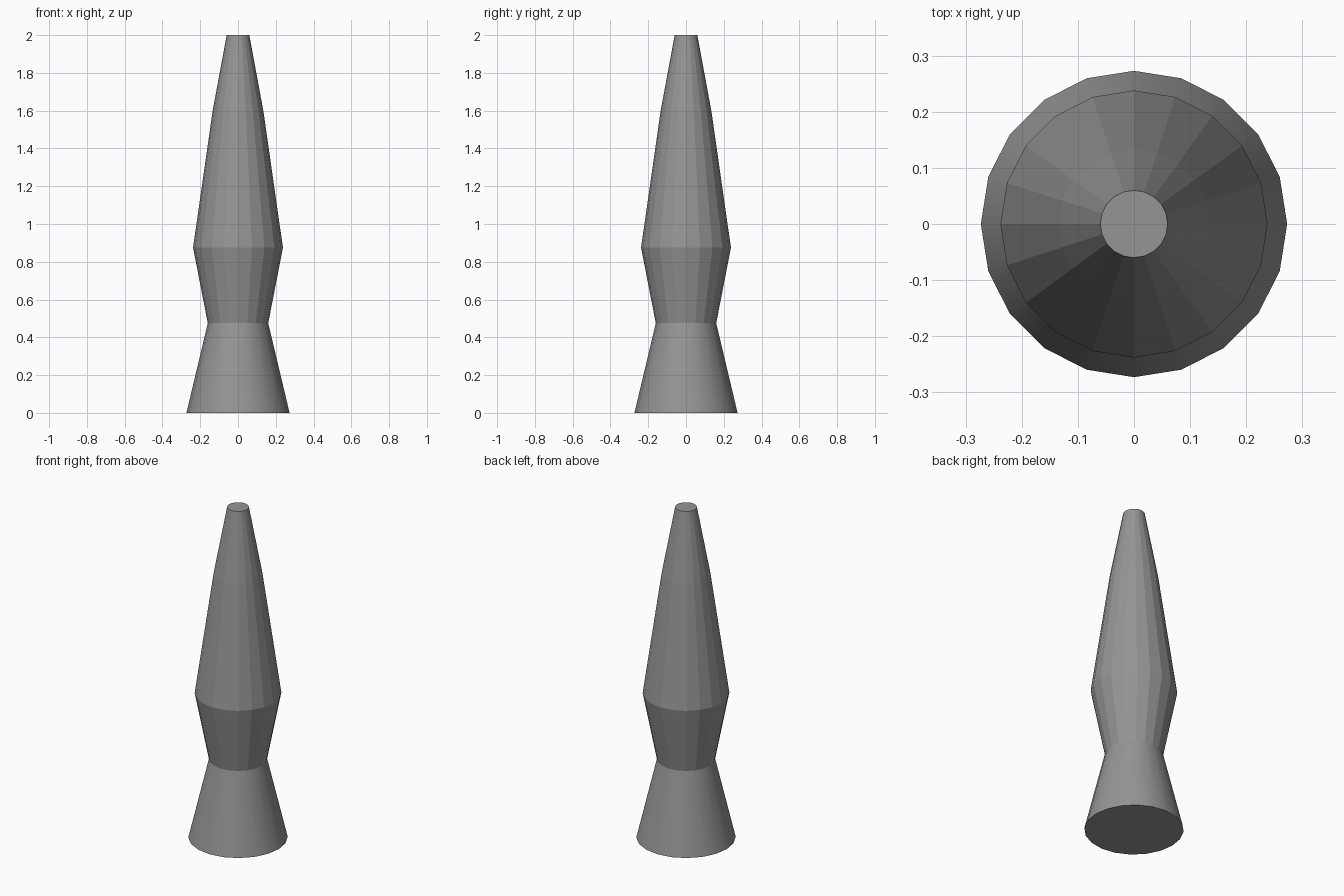
import bpy, math

if "Cube" in bpy.data.objects:
    bpy.data.objects.remove(bpy.data.objects["Cube"])

SIDES = 20

# One grey for the whole lamp
grey = bpy.data.materials.new("grey")
grey.diffuse_color = (0.3, 0.3, 0.3, 1)
grey.use_nodes = True
grey.node_tree.nodes["Principled BSDF"].inputs["Base Color"].default_value = grey.diffuse_color


def turned(name, profile, smooth):
    """Closed solid of revolution from (radius, height) points."""
    verts = [(r * math.cos(2 * math.pi * i / SIDES), r * math.sin(2 * math.pi * i / SIDES), z)
             for r, z in profile for i in range(SIDES)]
    faces = [(k * SIDES + i, k * SIDES + (i + 1) % SIDES,
              (k + 1) * SIDES + (i + 1) % SIDES, (k + 1) * SIDES + i)
             for k in range(len(profile) - 1) for i in range(SIDES)]
    last = (len(profile) - 1) * SIDES
    faces += [tuple(reversed(range(SIDES))), tuple(range(last, last + SIDES))]
    mesh = bpy.data.meshes.new(name)
    mesh.from_pydata(verts, [], faces)
    mesh.materials.append(grey)
    obj = bpy.data.objects.new(name, mesh)
    bpy.context.collection.objects.link(obj)
    if smooth:
        bpy.context.view_layer.objects.active = obj
        obj.select_set(True)
        bpy.ops.object.shade_smooth_by_angle(angle=math.radians(30))
        obj.select_set(False)
    return obj


# Flared base, faceted bottle and tapered cap
turned("base", [(0.273, 0), (0.16, 0.475)], True)
turned("bottle", [(0.16, 0.475), (0.238, 0.875), (0.134, 1.6)], False)
turned("cap", [(0.134, 1.6), (0.06, 2)], False)
